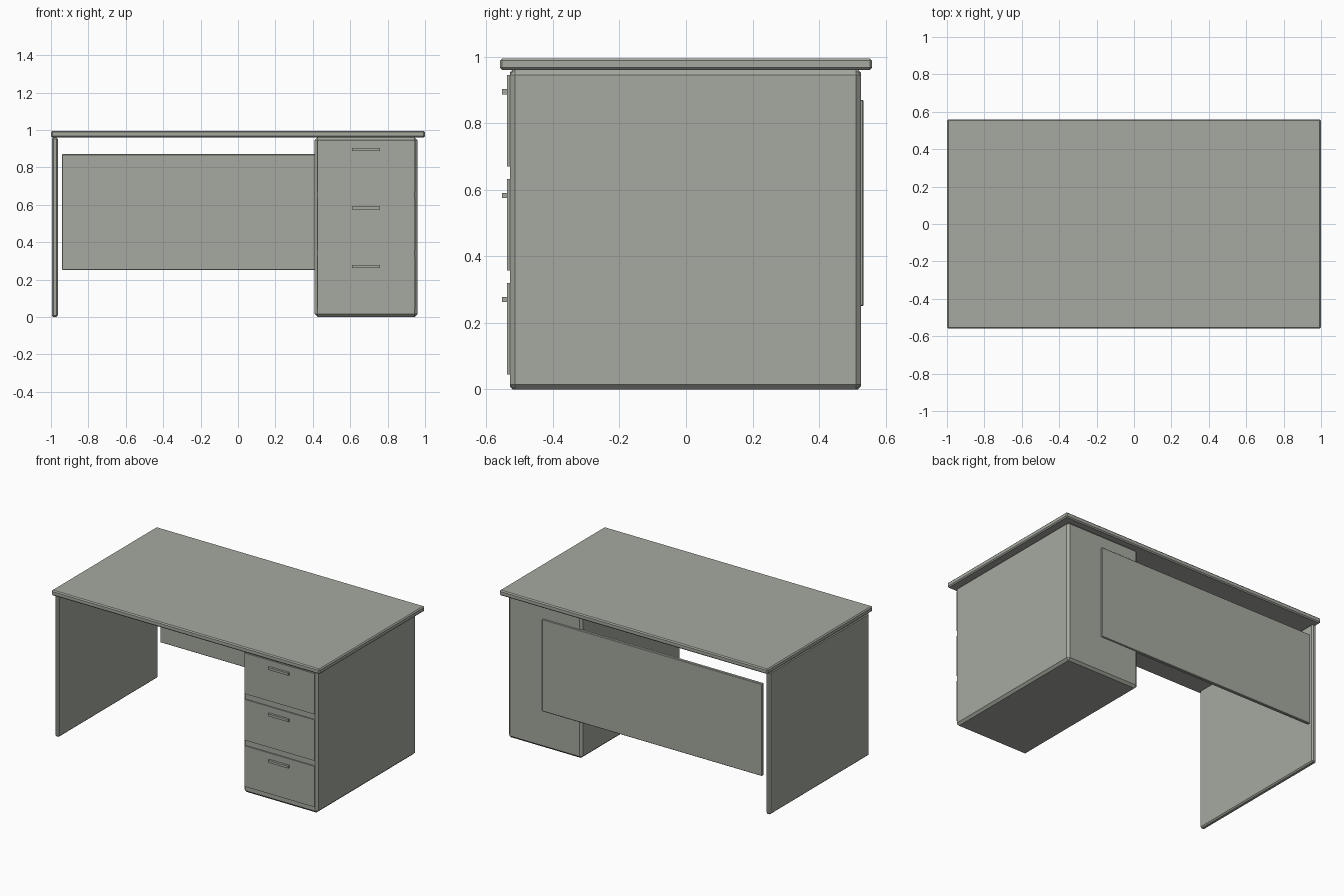
import bpy
import bmesh
from mathutils import Vector

default = bpy.data.objects.get("Cube")
if default:
    bpy.data.objects.remove(default, do_unlink=True)

# Single warm grey finish
COLOR = (0.38, 0.40, 0.35, 1.0)
finish = bpy.data.materials.new("warm_grey")
finish.use_nodes = True
finish.diffuse_color = COLOR
bsdf = next(n for n in finish.node_tree.nodes if n.type == "BSDF_PRINCIPLED")
bsdf.inputs["Base Color"].default_value = COLOR
bsdf.inputs["Roughness"].default_value = 0.6


def board(name, x, y, z, chamfer=0.0):
    """Box between the given (min, max) ranges with chamfered edges."""
    low, high = Vector((x[0], y[0], z[0])), Vector((x[1], y[1], z[1]))
    center, size = (low + high) / 2, high - low
    bm = bmesh.new()
    bmesh.ops.create_cube(bm, size=1)
    bmesh.ops.scale(bm, vec=size, verts=bm.verts)
    if chamfer:
        bmesh.ops.bevel(bm, geom=bm.edges[:], offset=chamfer, segments=1,
                        profile=0.5, affect="EDGES")
    mesh = bpy.data.meshes.new(name)
    bm.to_mesh(mesh)
    bm.free()
    mesh.materials.append(finish)
    obj = bpy.data.objects.new(name, mesh)
    obj.location = center
    bpy.context.collection.objects.link(obj)
    return obj


# Desk top and supports
depth = (-0.53, 0.526)
board("desk_top", (-1, 1), (-0.56, 0.56), (0.96, 0.995), 0.007)
board("right_side_panel", (-0.995, -0.963), depth, (0, 0.96), 0.008)
board("drawer_cabinet", (0.41, 0.96), depth, (0, 0.96), 0.015)
board("modesty_panel", (-0.94, 0.70), (0.512, 0.534), (0.25, 0.87), 0.003)

# Three drawer fronts, each with a bar handle
for i, name in enumerate(("lower", "middle", "upper")):
    base = 0.045 + i * 0.3125
    board(name + "_drawer_front", (0.425, 0.945), (-0.538, -0.525),
          (base, base + 0.275))
    board(name + "_drawer_handle", (0.61, 0.76), (-0.553, -0.535),
          (base + 0.217, base + 0.233))
